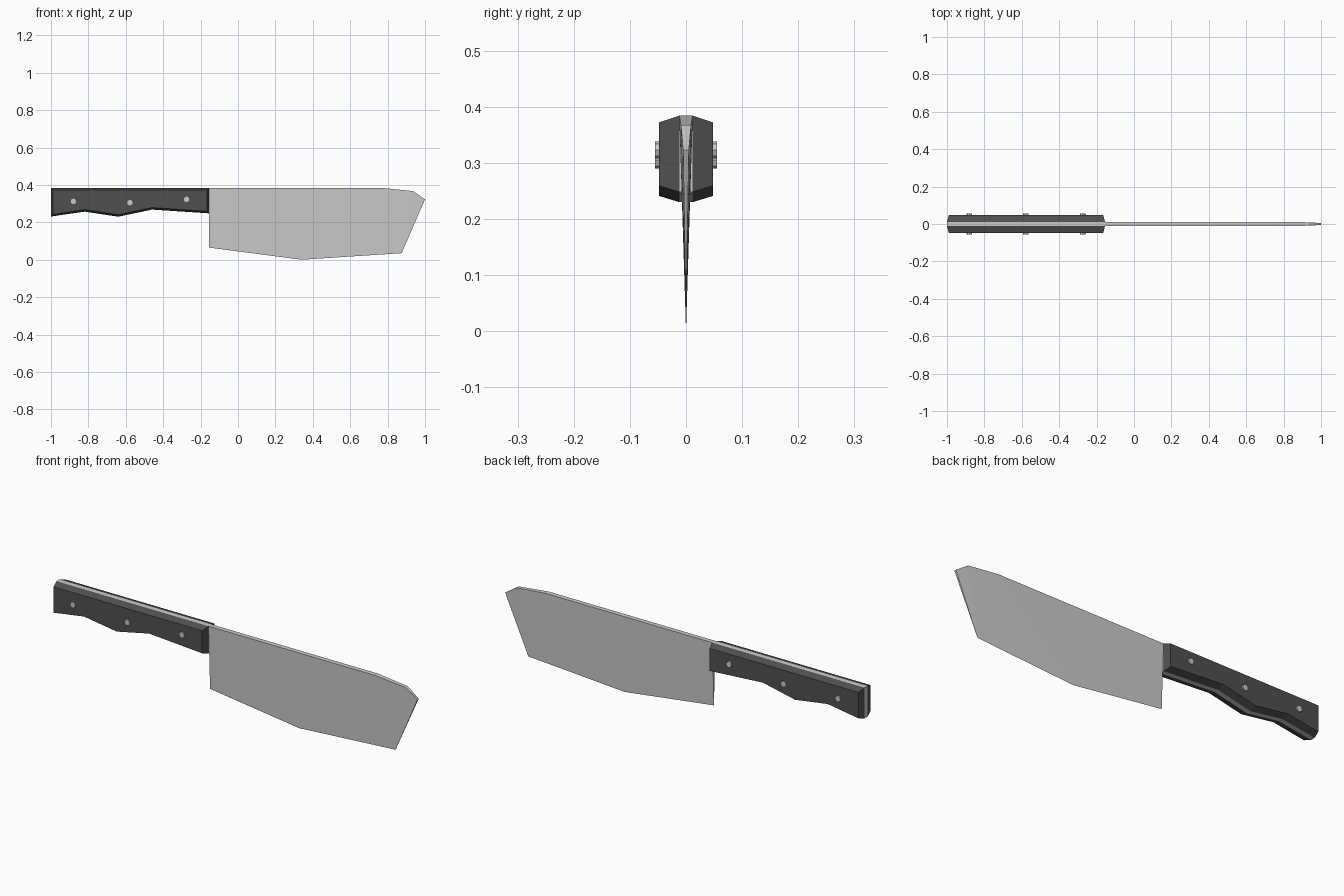
import bpy, bmesh, math

if "Cube" in bpy.data.objects:
    bpy.data.objects.remove(bpy.data.objects["Cube"])

black = bpy.data.materials.new("dark_handle")
black.diffuse_color = (0.08, 0.08, 0.08, 1)
black.use_nodes = True
black.node_tree.nodes["Principled BSDF"].inputs["Base Color"].default_value = black.diffuse_color


def loft(name, loop_a, loop_b, mat=None):
    """Closed solid between two matching outlines."""
    bm = bmesh.new()
    a = [bm.verts.new(p) for p in loop_a]
    b = [bm.verts.new(p) for p in loop_b]
    bm.faces.new(a)
    bm.faces.new(b[::-1])
    for i in range(len(a)):
        j = (i + 1) % len(a)
        bm.faces.new((a[j], a[i], b[i], b[j]))
    bmesh.ops.remove_doubles(bm, verts=bm.verts[:], dist=1e-5)
    bmesh.ops.triangulate(bm, faces=[f for f in bm.faces if len(f.verts) > 4])
    bmesh.ops.recalc_face_normals(bm, faces=bm.faces[:])
    me = bpy.data.meshes.new(name)
    bm.to_mesh(me)
    bm.free()
    ob = bpy.data.objects.new(name, me)
    bpy.context.collection.objects.link(ob)
    if mat:
        me.materials.append(mat)
    return ob


# Blade: x, z and half thickness, tapering to a sharp edge
blade = [(-0.155, 0.384, 0.012), (0.77, 0.384, 0.012), (0.935, 0.367, 0.009),
         (1.0, 0.323, 0.005), (0.875, 0.035, 0), (0.34, 0.0, 0), (-0.155, 0.065, 0)]
loft("blade", [(x, -t, z) for x, z, t in blade], [(x, t, z) for x, z, t in blade])

# Tang: full-length core showing along the handle rim
grip = [(-1.0, 0.384), (-0.155, 0.384), (-0.155, 0.248), (-0.46, 0.268),
        (-0.64, 0.23), (-0.82, 0.257), (-1.0, 0.231)]
loft("tang", [(x, -0.012, z) for x, z in grip], [(x, 0.012, z) for x, z in grip])

# Handle scales: bevelled outwards, mirrored to both sides
inner = [(x, -0.012, z) for x, z in grip]
outer = [(min(max(x, -0.99), -0.165), -0.048, z - 0.012 if z > 0.3 else z + 0.011)
         for x, z in grip]
scales = loft("handle_scales", inner, outer, black)
mirror = scales.modifiers.new("mirror", "MIRROR")
mirror.use_axis = (False, True, False)
mirror.use_mirror_merge = False

# Rivets through the handle
for i, (x, z) in enumerate([(-0.88, 0.312), (-0.578, 0.305), (-0.275, 0.323)]):
    bpy.ops.mesh.primitive_cylinder_add(vertices=8, radius=0.015, depth=0.11,
                                        location=(x, 0, z), rotation=(math.pi / 2, 0, 0))
    bpy.context.object.name = f"rivet_{i + 1}"
